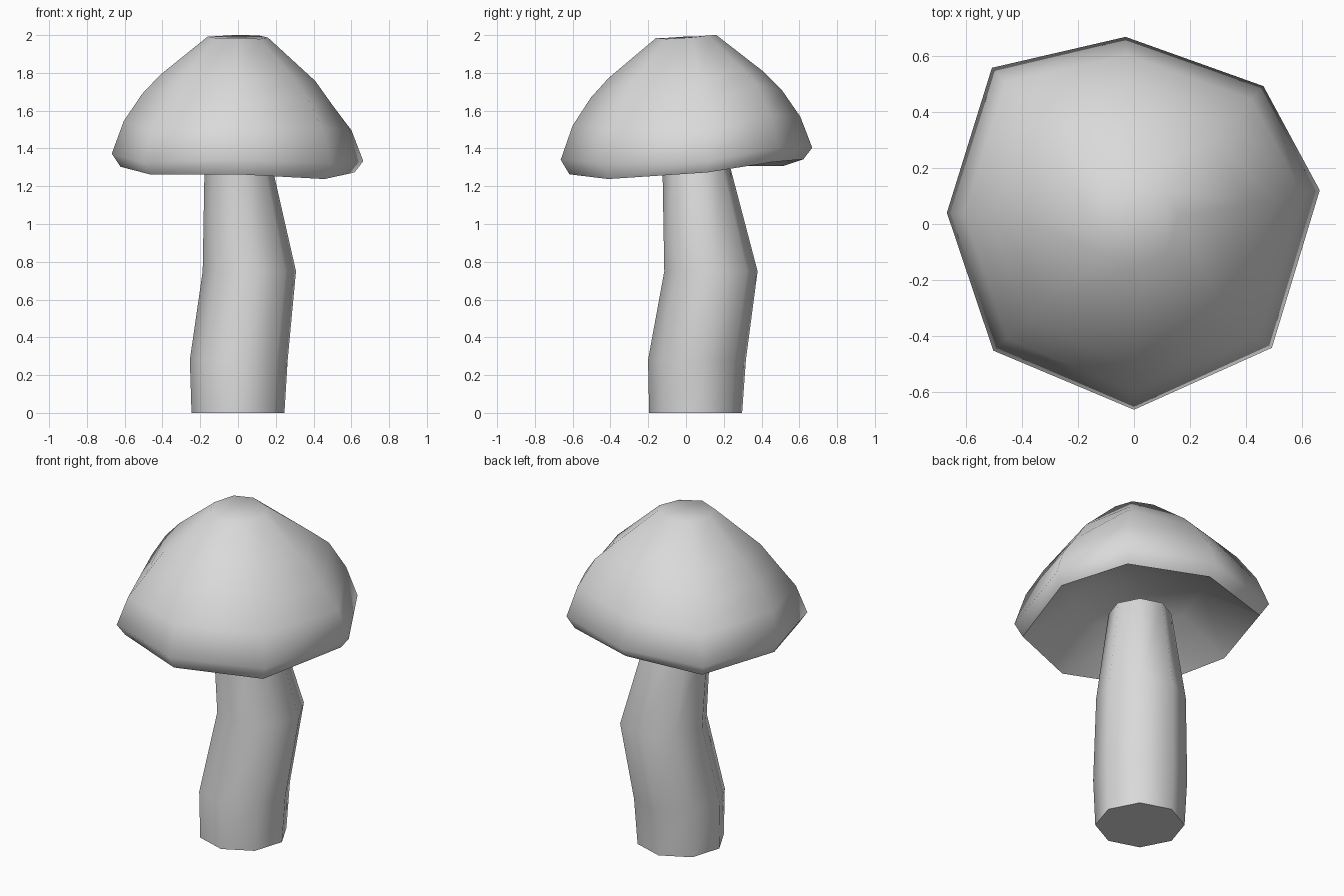
import bpy, bmesh, math
from mathutils import Vector

cube = bpy.data.objects.get("Cube")
if cube:
    bpy.data.objects.remove(cube)

grey = bpy.data.materials.new("plain grey")
grey.use_nodes = True
grey.diffuse_color = (0.7, 0.7, 0.7, 1)
grey.node_tree.nodes["Principled BSDF"].inputs["Base Color"].default_value = (0.7, 0.7, 0.7, 1)


def loft(name, rings, angle):
    """Skin a stack of closed rings, bottom to top, and close both ends."""
    bm = bmesh.new()
    loops = [[bm.verts.new(p) for p in ring] for ring in rings]
    for low, high in zip(loops, loops[1:]):
        for i in range(len(low)):
            j = (i + 1) % len(low)
            bm.faces.new((low[i], low[j], high[j], high[i]))
    bm.faces.new(loops[0][::-1])
    bm.faces.new(loops[-1])
    bmesh.ops.recalc_face_normals(bm, faces=bm.faces)
    mesh = bpy.data.meshes.new(name)
    bm.to_mesh(mesh)
    bm.free()
    mesh.materials.append(grey)
    obj = bpy.data.objects.new(name, mesh)
    bpy.context.collection.objects.link(obj)
    bpy.ops.object.select_all(action='DESELECT')
    obj.select_set(True)
    bpy.context.view_layer.objects.active = obj
    bpy.ops.object.shade_smooth_by_angle(angle=math.radians(angle))


# Bent eight-sided stem: height, centre x, centre y, radius
def octagon(z, cx, cy, r):
    angles = [math.radians(45 * i + 5) for i in range(8)]
    return [(cx + r * math.cos(a), cy + r * math.sin(a), z) for a in angles]


stem = [(0, 0, 0.051, 0.247), (0.28, 0.004, 0.058, 0.26),
        (0.75, 0.06, 0.132, 0.248), (1.35, -0.003, 0.048, 0.174)]
loft("stem", [octagon(*s) for s in stem], 50)

# Irregular cap corners: x, y, height of the rim, bulge of the shoulder
corners = [(0.66, 0.12, 1.275, -0.05), (0.46, 0.49, 1.33, 0.04),
           (-0.03, 0.665, 1.345, 0), (-0.505, 0.555, 1.31, 0),
           (-0.665, 0.04, 1.305, 0), (-0.5, -0.45, 1.265, -0.045),
           (0, -0.66, 1.265, 0), (0.49, -0.44, 1.24, 0)]


def cap_ring(scale, z, tilt, bulge):
    return [Vector((x * scale, y * scale, z + tilt * (h - 1.29) + bulge * b))
            for x, y, h, b in corners]


# Hollow underside, rim, widest ring, shoulder and flat top
profile = [(0.15, 1.53, 0, 0), (0.5, 1.47, 0.4, 0),
           (0.935, 1.288, 1, 0), (1.005, 1.36, 0.8, 0.3),
           (0.91, 1.535, 0.6, 0.6), (0.765, 1.68, 0.5, 1),
           (0.62, 1.783, 0.4, 0.4), (0.24, 1.99, 0.2, 0)]
loft("cap", [cap_ring(*p) for p in profile], 55)
